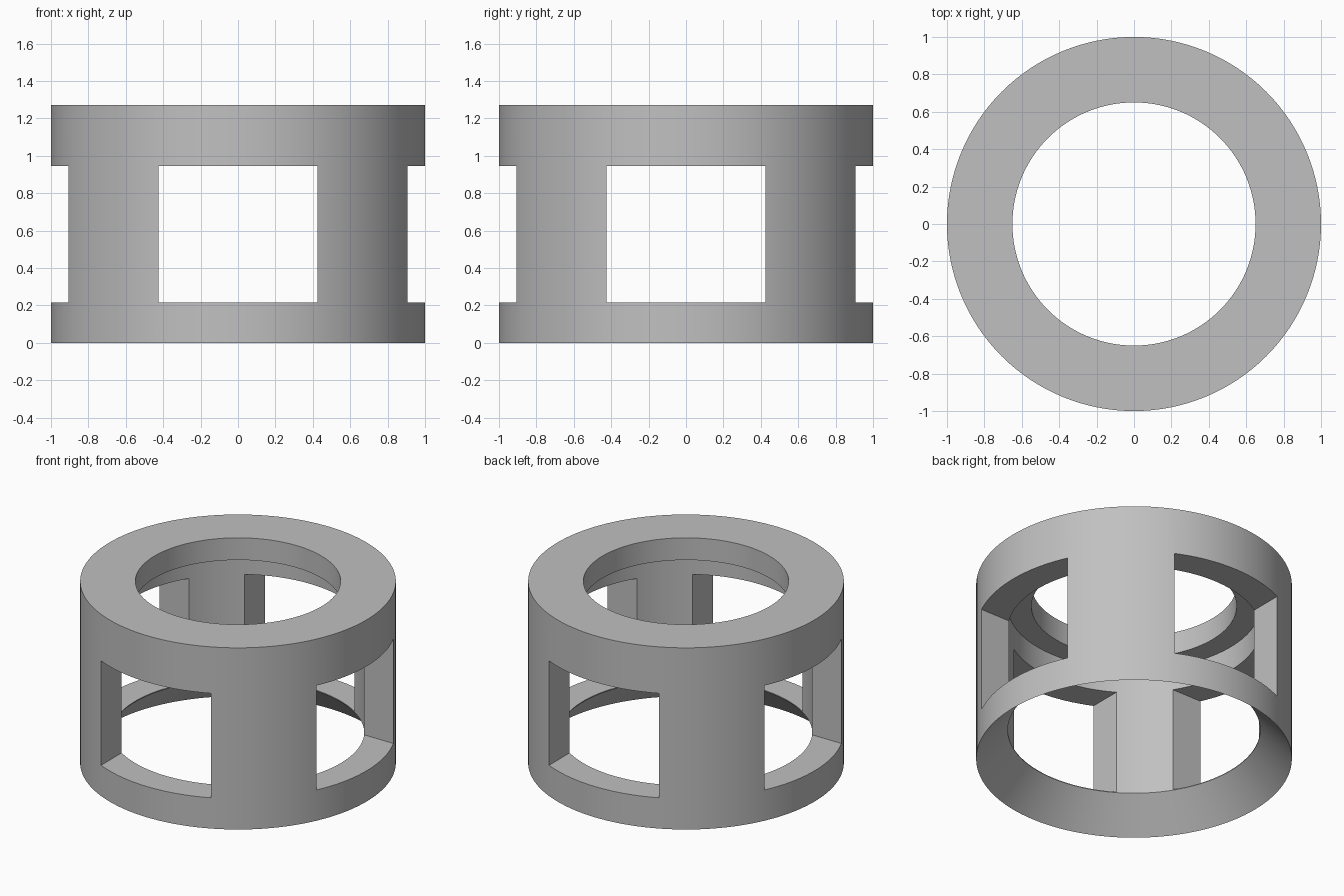
import bpy, bmesh, math
from mathutils import Matrix

cube = bpy.data.objects.get("Cube")
if cube:
    bpy.data.objects.remove(cube, do_unlink=True)

HEIGHT = 1.27
SILL, HEAD = 0.215, 0.945      # window bottom and top
WINDOW_WIDTH = 0.85


def link_mesh(name, bm):
    bmesh.ops.recalc_face_normals(bm, faces=bm.faces)
    mesh = bpy.data.meshes.new(name)
    bm.to_mesh(mesh)
    bm.free()
    obj = bpy.data.objects.new(name, mesh)
    bpy.context.collection.objects.link(obj)
    return obj


def lathe(name, profile, steps):
    bm = bmesh.new()
    verts = [bm.verts.new((r, 0, z)) for r, z in profile]
    edges = [bm.edges.new((v, verts[i - 1])) for i, v in enumerate(verts)]
    bmesh.ops.spin(bm, geom=verts + edges, cent=(0, 0, 0), axis=(0, 0, 1),
                   angle=math.tau, steps=steps)
    bmesh.ops.remove_doubles(bm, verts=bm.verts, dist=1e-4)
    return link_mesh(name, bm)


def window_cutter(name, size_x, size_y):
    bm = bmesh.new()
    place = Matrix.Translation((0, 0, (SILL + HEAD) / 2))
    scale = Matrix.Diagonal((size_x, size_y, HEAD - SILL, 1))
    bmesh.ops.create_cube(bm, size=1, matrix=place @ scale)
    obj = link_mesh(name, bm)
    obj.hide_render = True
    return obj


# Collar: flared bottom mouth, straight bore, narrower lip at the top
collar = lathe("windowed_collar", [
    (1.0, 0), (1.0, HEIGHT), (0.65, HEIGHT), (0.65, 1.115),
    (0.8, 1.115), (0.8, 0.21)], 128)

# Four windows, cut by two crossing boxes
cutters = [window_cutter("side_window_cutter", 3, WINDOW_WIDTH),
           window_cutter("front_window_cutter", WINDOW_WIDTH, 3)]
bpy.ops.object.select_all(action="DESELECT")
collar.select_set(True)
bpy.context.view_layer.objects.active = collar
for cutter in cutters:
    mod = collar.modifiers.new("windows", "BOOLEAN")
    mod.operation = "DIFFERENCE"
    mod.solver = "EXACT"
    mod.object = cutter
    bpy.ops.object.modifier_apply(modifier=mod.name)
for cutter in cutters:
    bpy.data.objects.remove(cutter, do_unlink=True)

# Plain grey
grey = (0.53, 0.53, 0.53, 1)
mat = bpy.data.materials.new("plain_grey")
mat.use_nodes = True
mat.diffuse_color = grey
mat.node_tree.nodes["Principled BSDF"].inputs["Base Color"].default_value = grey
collar.data.materials.clear()
collar.data.materials.append(mat)

bpy.ops.object.shade_smooth_by_angle(angle=math.radians(25))
